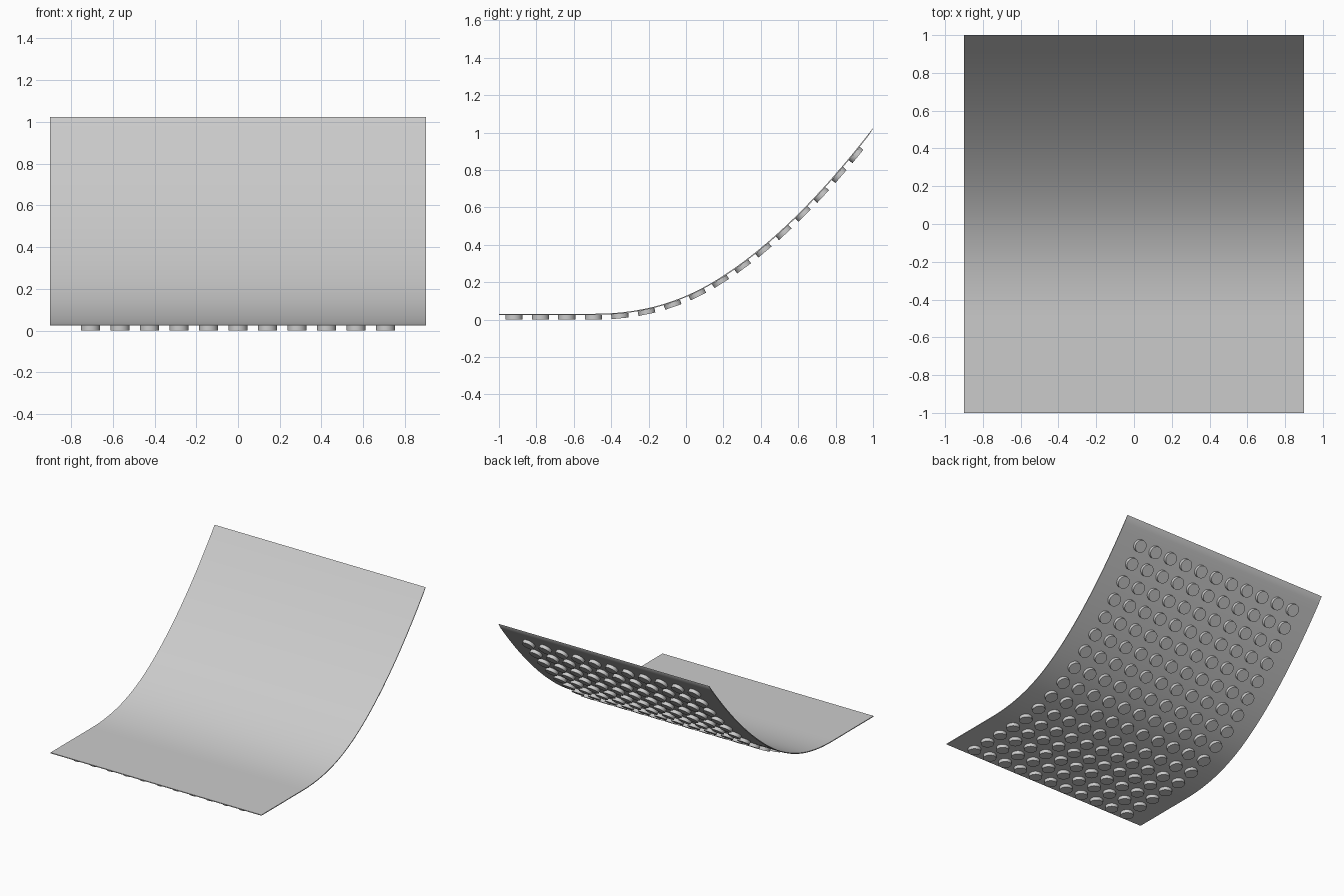
import bpy, bmesh, math
from mathutils import Matrix, Vector

cube = bpy.data.objects.get("Cube")
if cube:
    bpy.data.objects.remove(cube, do_unlink=True)

HALF_WIDTH = 0.9
THICKNESS = 0.006
FLAT_Z = 0.031
STUD_RADIUS = 0.046
STUD_HEIGHT = FLAT_Z - THICKNESS
PITCH = 0.1414
ROWS, COLUMNS = 16, 11

grey = bpy.data.materials.new("light grey")
grey.use_nodes = True
grey.diffuse_color = (0.6, 0.6, 0.6, 1)
grey.node_tree.nodes["Principled BSDF"].inputs["Base Color"].default_value = grey.diffuse_color

# Steepness of the sheet along y, from the flat front to the raised back
SLOPES = [(-1, 0), (-0.5, 0), (-0.4, 0.06), (-0.2, 0.22), (0, 0.43), (0.2, 0.65),
          (0.4, 0.83), (0.6, 0.99), (0.8, 1.15), (1, 1.3)]


def slope_at(y):
    for (y0, s0), (y1, s1) in zip(SLOPES, SLOPES[1:]):
        if y <= y1:
            return s0 + (s1 - s0) * (y - y0) / (y1 - y0)
    return SLOPES[-1][1]


def profile(steps):
    """Points (y, z, slope, arc length) along the top of the sheet."""
    dy = 2 / steps
    y, z, length = -1.0, FLAT_Z, 0.0
    points = [(y, z, 0.0, length)]
    for i in range(steps):
        rise = slope_at(y + dy / 2) * dy
        y, z, length = y + dy, z + rise, length + math.hypot(dy, rise)
        points.append((y, z, slope_at(y), length))
    return points


def finish(bm, name):
    bmesh.ops.recalc_face_normals(bm, faces=bm.faces)
    mesh = bpy.data.meshes.new(name)
    bm.to_mesh(mesh)
    bm.free()
    mesh.materials.append(grey)
    obj = bpy.data.objects.new(name, mesh)
    bpy.context.collection.objects.link(obj)
    bpy.ops.object.select_all(action='DESELECT')
    obj.select_set(True)
    bpy.context.view_layer.objects.active = obj
    bpy.ops.object.shade_smooth_by_angle(angle=math.radians(35))
    return obj


def normal_at(slope):
    return Vector((0, -slope, 1)).normalized()


# Curved sheet: a rectangular section swept along the profile
bm = bmesh.new()
rings = []
for y, z, slope, _ in profile(60):
    top = Vector((0, y, z))
    bottom = top - normal_at(slope) * THICKNESS
    bottom.y = min(bottom.y, 1.0)
    side = Vector((HALF_WIDTH, 0, 0))
    rings.append([bm.verts.new(p) for p in (top - side, top + side, bottom + side, bottom - side)])
for a, b in zip(rings, rings[1:]):
    for i in range(4):
        j = (i + 1) % 4
        bm.faces.new((a[i], a[j], b[j], b[i]))
bm.faces.new(rings[0])
bm.faces.new(rings[-1])
finish(bm, "curved_sheet")

# Round studs on the underside, evenly spaced along the curve
fine = profile(800)
bm = bmesh.new()
for row in range(ROWS):
    distance = 0.08 + row * PITCH
    y, z, slope, _ = min(fine, key=lambda p: abs(p[3] - distance))
    depth = THICKNESS + STUD_HEIGHT / 2
    centre = Vector((0, y, z)) - normal_at(slope) * depth
    tilt = Matrix.Rotation(math.atan(slope), 4, 'X')
    for column in range(COLUMNS):
        centre.x = (column - (COLUMNS - 1) / 2) * PITCH
        bmesh.ops.create_cone(bm, cap_ends=True, segments=32, radius1=STUD_RADIUS,
                              radius2=STUD_RADIUS, depth=STUD_HEIGHT,
                              matrix=Matrix.Translation(centre) @ tilt)
finish(bm, "underside_studs")
